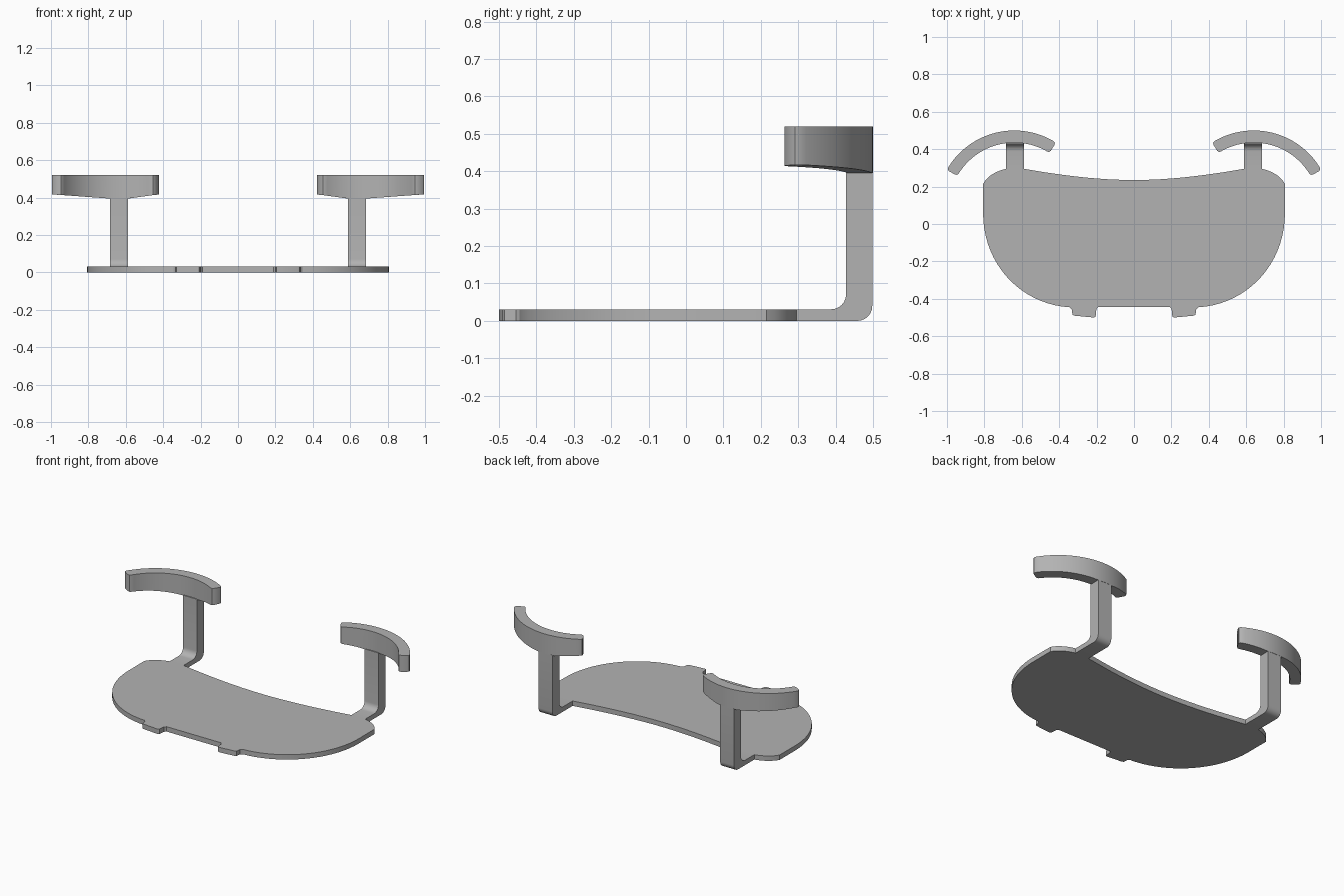
import bpy, bmesh
from math import sin, cos, radians
from mathutils import Vector
from mathutils.geometry import interpolate_bezier

cube = bpy.data.objects.get("Cube")
if cube:
    bpy.data.objects.remove(cube)

grey = bpy.data.materials.new("plain grey")
grey.use_nodes = True
grey.diffuse_color = (0.45, 0.45, 0.45, 1)
grey.node_tree.nodes["Principled BSDF"].inputs["Base Color"].default_value = (0.45, 0.45, 0.45, 1)


def finish(bm, name):
    bmesh.ops.recalc_face_normals(bm, faces=bm.faces)
    mesh = bpy.data.meshes.new(name)
    bm.to_mesh(mesh)
    bm.free()
    mesh.materials.append(grey)
    ob = bpy.data.objects.new(name, mesh)
    bpy.context.collection.objects.link(ob)
    bpy.ops.object.select_all(action='DESELECT')
    ob.select_set(True)
    bpy.context.view_layer.objects.active = ob
    bpy.ops.object.shade_smooth_by_angle(angle=radians(30))
    return ob


def extrude(points, offset, name):
    bm = bmesh.new()
    face = bm.faces.new([bm.verts.new(p) for p in points])
    grown = bmesh.ops.extrude_face_region(bm, geom=[face])["geom"]
    moved = [v for v in grown if isinstance(v, bmesh.types.BMVert)]
    bmesh.ops.translate(bm, verts=moved, vec=offset)
    return finish(bm, name)


def curve(a, b, c, d, n):
    return [tuple(p)[:2] for p in interpolate_bezier(*[Vector((*q, 0)) for q in (a, b, c, d)], n)]


def corner(cy, cz, r, start, end, n=6):
    steps = [radians(start + (end - start) * i / n) for i in range(n + 1)]
    return [(cy + r * cos(t), cz + r * sin(t)) for t in steps]


# Base plate: half outline from back centre round to the front tab, then mirrored
half = curve((0, 0.235), (0.2, 0.235), (0.4, 0.262), (0.588, 0.295), 10)
half += curve((0.685, 0.295), (0.74, 0.283), (0.785, 0.255), (0.807, 0.215), 6)
half += curve((0.807, 0.06), (0.807, -0.22), (0.6, -0.43), (0.345, -0.445), 20)
half += [(0.333, -0.455), (0.329, -0.485), (0.32, -0.49), (0.215, -0.5),
         (0.205, -0.495), (0.201, -0.455), (0.19, -0.443)]
outline = half + [(-x, y) for x, y in reversed(half[1:])]
extrude([(x, y, 0) for x, y in outline], (0, 0, 0.031), "base_plate")

# Bent post profile in the y-z plane
post = [(0.292, 0), *corner(0.458, 0.04, 0.04, -90, 0), (0.498, 0.399), (0.428, 0.399),
        *corner(0.388, 0.071, 0.04, 0, -90), (0.292, 0.031)]


def cradle(side, name):
    """Curved bar with rounded ends and an underside that deepens over the post."""
    bm = bmesh.new()
    first, last, n = 29.5, 122.5, 28
    rings = [(first, 0.014), (first + 0.7, 0.004)]
    rings += [(first + 2 + (last - first - 4) * i / n, 0) for i in range(n + 1)]
    rings += [(last - 0.7, 0.004), (last, 0.014)]
    loops = []
    for angle, inset in rings:
        a = radians(angle)
        loop = []
        for r, top in ((0.415 - inset, 1), (0.35 + inset, 1), (0.35 + inset, 0), (0.415 - inset, 0)):
            x, y = 0.64 + r * cos(a), 0.085 + r * sin(a)
            out = max(0, (x - 0.685) / 0.3, (0.588 - x) / 0.16)
            z = 0.52 if top else 0.395 + 0.022 * min(out, 1)
            loop.append(bm.verts.new((side * x, y, z)))
        loops.append(loop)
    for a, b in zip(loops, loops[1:]):
        for i in range(4):
            j = (i + 1) % 4
            bm.faces.new((a[i], a[j], b[j], b[i]))
    bm.faces.new(loops[0])
    bm.faces.new(loops[-1])
    finish(bm, name)


# Left and right supports
for side, label in ((1, "left"), (-1, "right")):
    extrude([(side * 0.588, y, z) for y, z in post], (side * 0.097, 0, 0), label + "_post")
    cradle(side, label + "_cradle")
